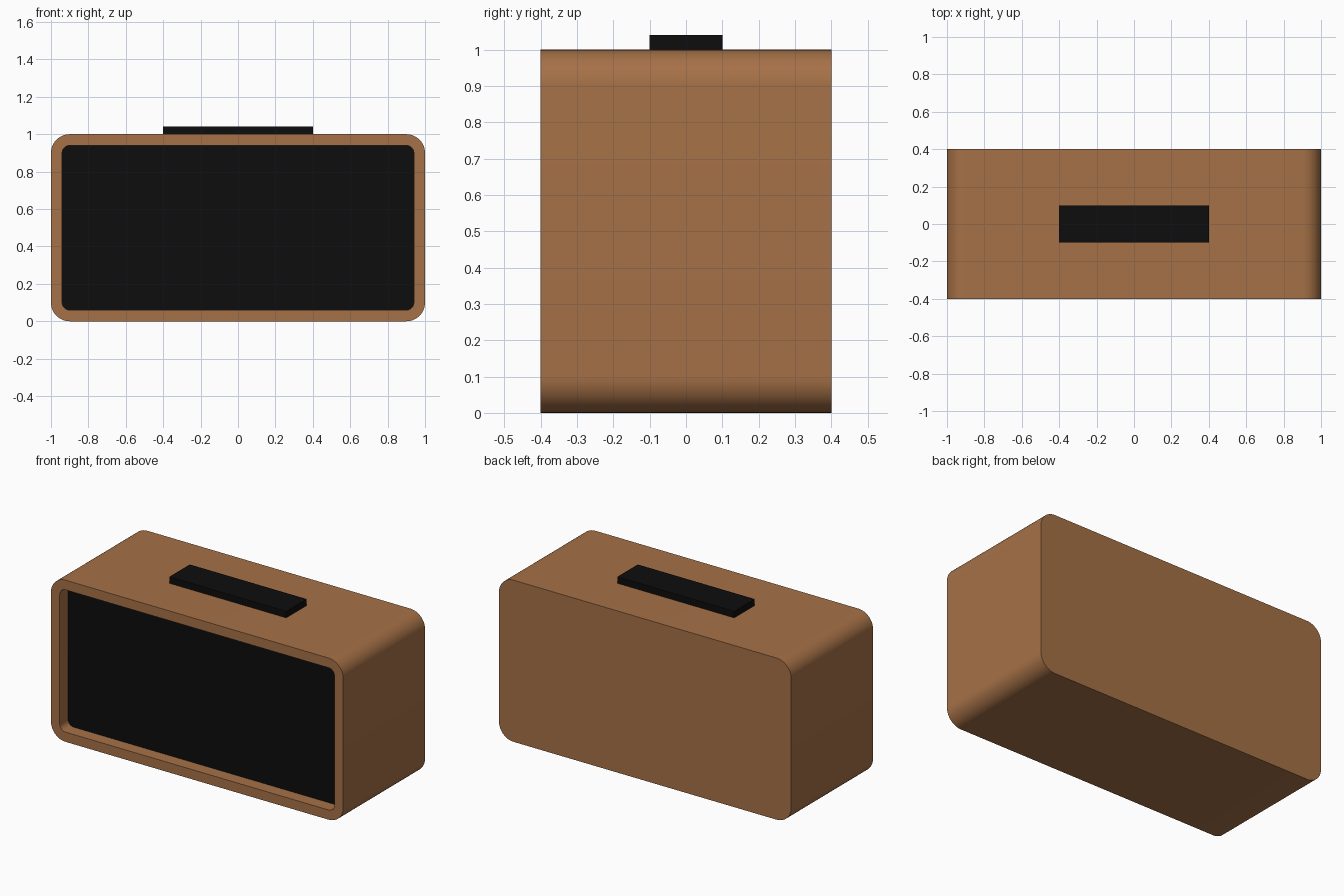
import bpy, bmesh, math

if "Cube" in bpy.data.objects:
    bpy.data.objects.remove(bpy.data.objects["Cube"])


def material(name, rgb):
    m = bpy.data.materials.new(name)
    m.diffuse_color = (*rgb, 1)
    m.use_nodes = True
    m.node_tree.nodes["Principled BSDF"].inputs["Base Color"].default_value = m.diffuse_color
    return m


wood = material("wood", (0.38, 0.165, 0.063))
black = material("black", (0.004, 0.004, 0.004))


def rounded_loop(bm, inset, y, outer_radius=0.1, segs=12):
    """Rounded rectangle in the xz plane, inset evenly from the outer profile."""
    r = outer_radius - inset
    centres = [(0.9, 0.9), (-0.9, 0.9), (-0.9, 0.1), (0.9, 0.1)]
    verts = []
    for q, (cx, cz) in enumerate(centres):
        for i in range(segs + 1):
            a = math.pi / 2 * (q + i / segs)
            verts.append(bm.verts.new((cx + r * math.cos(a), y, cz + r * math.sin(a))))
    return verts


def lofted(name, loops, mat):
    """Bridge successive (inset, y) loops and cap both ends."""
    bm = bmesh.new()
    rings = [rounded_loop(bm, *lp) for lp in loops]
    for a, b in zip(rings, rings[1:]):
        n = len(a)
        for i in range(n):
            j = (i + 1) % n
            bm.faces.new((a[i], a[j], b[j], b[i]))
    bm.faces.new(rings[0])
    bm.faces.new(rings[-1])
    bmesh.ops.recalc_face_normals(bm, faces=bm.faces)
    me = bpy.data.meshes.new(name)
    bm.to_mesh(me)
    bm.free()
    me.materials.append(mat)
    ob = bpy.data.objects.new(name, me)
    bpy.context.collection.objects.link(ob)
    bpy.ops.object.select_all(action='DESELECT')
    ob.select_set(True)
    bpy.context.view_layer.objects.active = ob
    bpy.ops.object.shade_smooth_by_angle(angle=math.radians(30))
    return ob


# wooden cabinet: closed back, front rim and recess
lofted("cabinet", [(0, 0.4), (0, -0.4), (0.06, -0.4), (0.06, -0.30)], wood)

# dark front panel set back inside the rim
lofted("front_panel", [(0.06, -0.30), (0.06, -0.32)], black)

# flat button bar on top
bpy.ops.mesh.primitive_cube_add(size=1, location=(0, 0, 1.02))
bar = bpy.context.object
bar.name = "top_button_bar"
bar.scale = (0.8, 0.2, 0.04)
bpy.ops.object.transform_apply(location=False, rotation=False, scale=True)
bar.data.materials.append(black)
